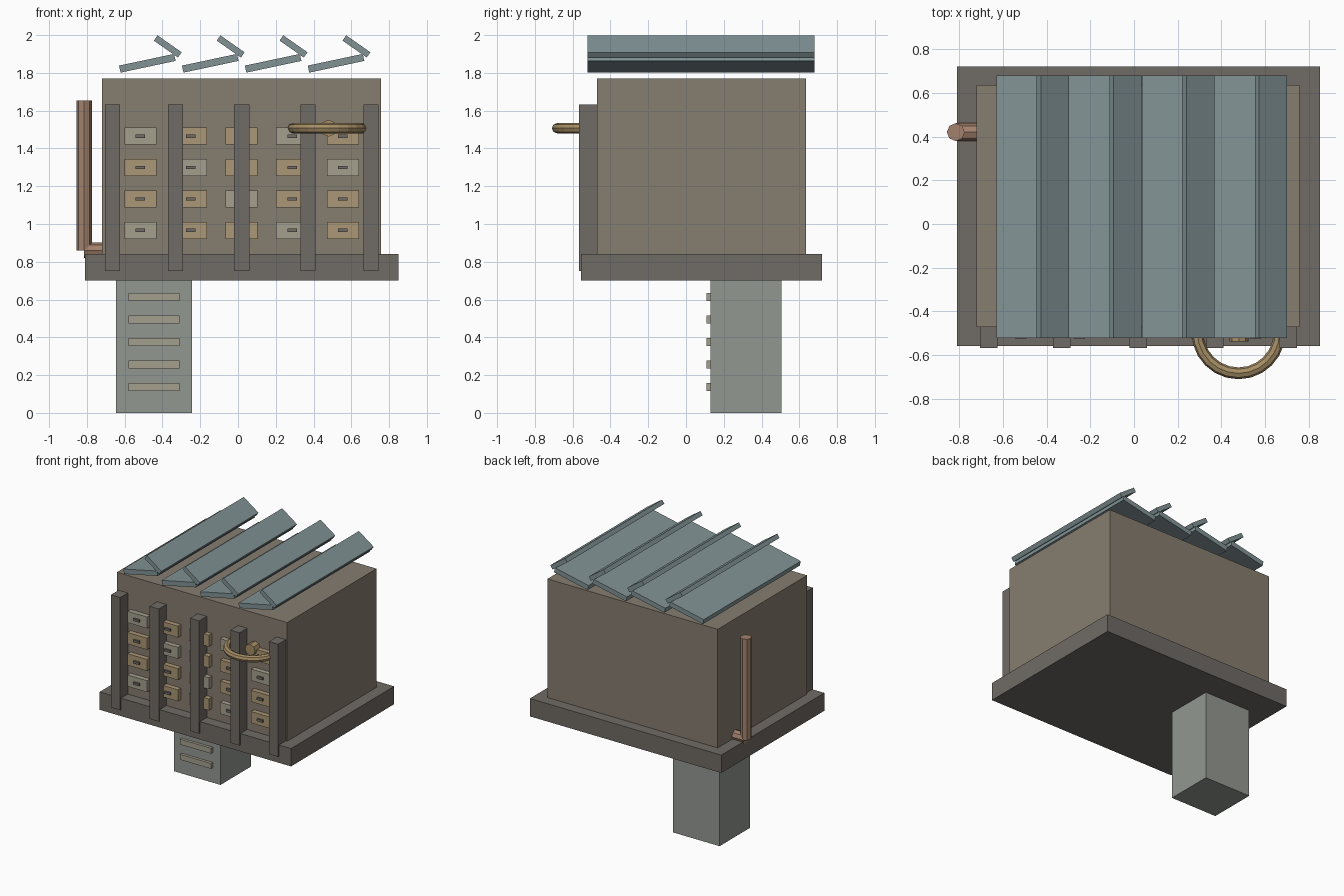
import bpy
from math import radians
from mathutils import Vector

if "Cube" in bpy.data.objects:
    bpy.data.objects.remove(bpy.data.objects["Cube"])


def material(name, rgb):
    m = bpy.data.materials.new(name)
    m.diffuse_color = (*rgb, 1)
    m.use_nodes = True
    m.node_tree.nodes["Principled BSDF"].inputs["Base Color"].default_value = m.diffuse_color
    return m


WALL = material("wall_brown", (0.24, 0.205, 0.16))
DARK = material("dark_timber", (0.16, 0.145, 0.13))
STONE = material("grey_green", (0.29, 0.31, 0.28))
TAN = material("drawer_tan", (0.41, 0.31, 0.18))
PALE = material("drawer_pale", (0.37, 0.35, 0.27))
ROOF = material("roof_blue", (0.22, 0.29, 0.30))
COPPER = material("copper", (0.36, 0.22, 0.15))
BRASS = material("brass", (0.38, 0.27, 0.13))


def box(name, x, y, z, mat, tilt=0):
    """Box from (min, max) ranges, optionally tilted about its y axis."""
    bpy.ops.mesh.primitive_cube_add(size=1)
    o = bpy.context.object
    o.name = name
    for v in o.data.vertices:
        v.co = [c * (r[1] - r[0]) for c, r in zip(v.co, (x, y, z))]
    o.location = [(r[0] + r[1]) / 2 for r in (x, y, z)]
    o.rotation_euler.y = radians(tilt)
    o.data.materials.append(mat)
    return o


def rod(name, a, b, radius, mat, sides=8):
    """Cylinder between two points."""
    a, b = Vector(a), Vector(b)
    bpy.ops.mesh.primitive_cylinder_add(vertices=sides, radius=radius,
                                        depth=(b - a).length, location=(a + b) / 2)
    o = bpy.context.object
    o.name = name
    o.rotation_euler = (b - a).to_track_quat('Z', 'Y').to_euler()
    o.data.materials.append(mat)
    return o


# cabinet body and base slab
box("base_slab", (-0.81, 0.85), (-0.557, 0.72), (0.70, 0.84), DARK)
box("cabinet_body", (-0.72, 0.757), (-0.472, 0.635), (0.84, 1.77), WALL)

# off-centre pedestal with vent slats
box("pedestal", (-0.645, -0.243), (0.13, 0.505), (0, 0.70), STONE)
for i in range(5):
    z = 0.138 + i * 0.119
    box(f"vent_slat_{i}", (-0.58, -0.31), (0.108, 0.14), (z - 0.021, z + 0.021), PALE)

# front posts
for i, x in enumerate((-0.665, -0.33, 0.02, 0.37, 0.705)):
    box(f"front_post_{i}", (x - 0.04, x + 0.04), (-0.567, -0.46), (0.75, 1.633), DARK)

# drawer grid with pulls
for c in range(5):
    for r in range(4):
        x, z = -0.517 + c * 0.268, 0.966 + r * 0.1665
        mat = PALE if (c + r) % 3 == 0 else TAN
        box(f"drawer_{c}_{r}", (x - 0.085, x + 0.085), (-0.51, -0.46), (z - 0.045, z + 0.045), mat)
        box(f"drawer_pull_{c}_{r}", (x - 0.025, x + 0.025), (-0.525, -0.50), (z - 0.009, z + 0.009), DARK)

# saw-tooth roof: long sloping panel and short raised flap per bay
for i in range(4):
    x = -0.48 + i * 0.333
    box(f"roof_panel_{i}", (x - 0.149, x + 0.149), (-0.522, 0.68), (1.832, 1.87), ROOF, -12)
    x += 0.108
    box(f"roof_flap_{i}", (x - 0.078, x + 0.078), (-0.522, 0.68), (1.923, 1.957), ROOF, 35)

# side pipe with elbow into the wall
rod("side_pipe", (-0.815, 0.42, 0.86), (-0.815, 0.42, 1.653), 0.041, COPPER)
rod("pipe_elbow", (-0.815, 0.42, 0.86), (-0.70, 0.42, 0.86), 0.041, COPPER)

# brass ring handle and its boss
bpy.ops.mesh.primitive_torus_add(major_radius=0.188, minor_radius=0.027, major_segments=24,
                                 minor_segments=8, location=(0.478, -0.495, 1.507))
ring = bpy.context.object
ring.name = "ring_handle"
ring.data.materials.append(BRASS)
rod("ring_boss", (0.48, -0.46, 1.507), (0.48, -0.537, 1.507), 0.044, BRASS)
